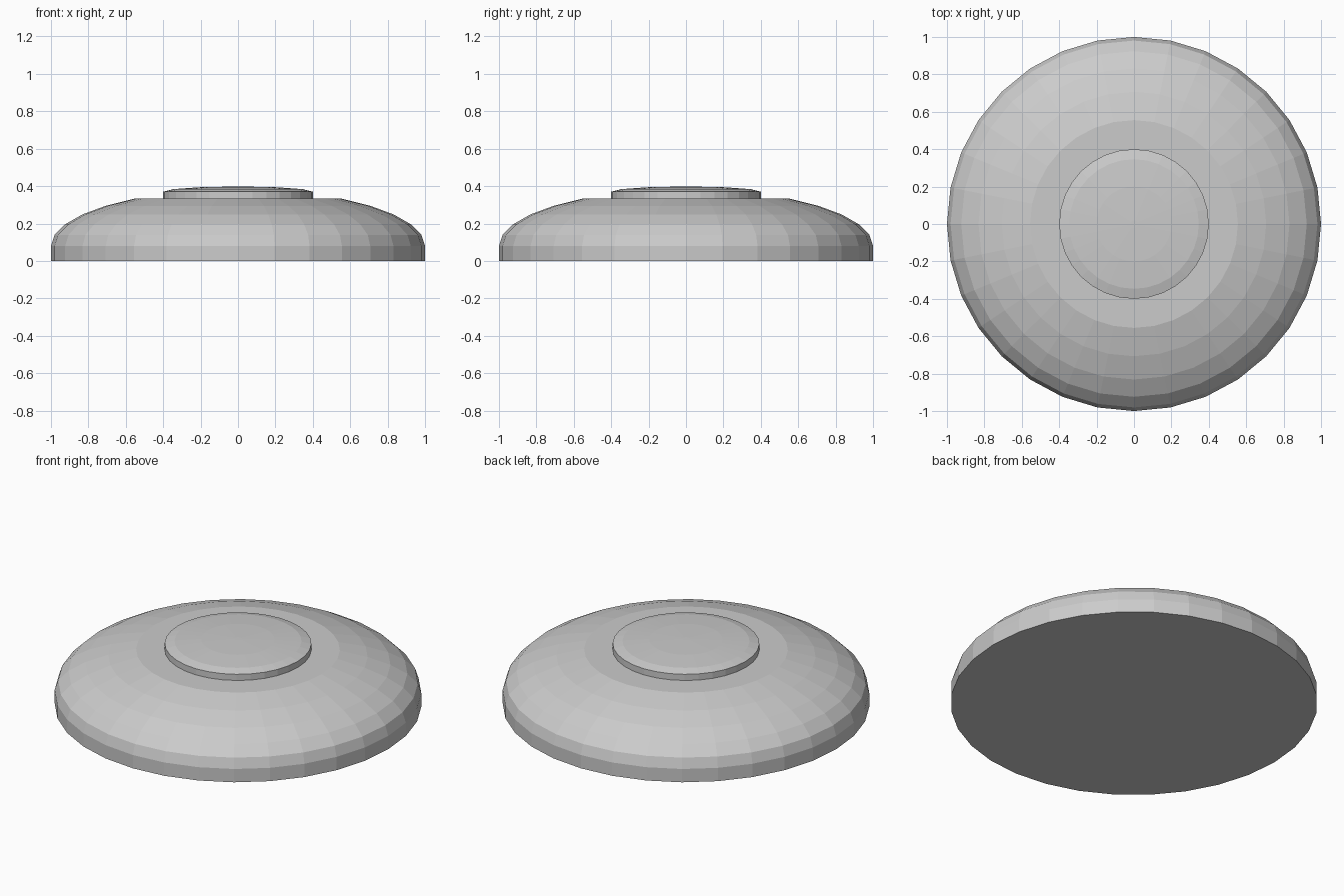
import bpy, bmesh
from math import sin, cos, pi, radians

if "Cube" in bpy.data.objects:
    bpy.data.objects.remove(bpy.data.objects["Cube"])


def lathe(name, profile, sides=32):
    """Closed, flat-shaded solid from (radius, z) rings, capped at both ends."""
    bm = bmesh.new()
    rings = [[bm.verts.new((r * cos(2 * pi * i / sides), r * sin(2 * pi * i / sides), z))
              for i in range(sides)] for r, z in profile]
    for low, high in zip(rings, rings[1:]):
        for i in range(sides):
            j = (i + 1) % sides
            bm.faces.new((low[i], low[j], high[j], high[i]))
    bm.faces.new(rings[0][::-1])
    bm.faces.new(rings[-1])
    mesh = bpy.data.meshes.new(name)
    bm.to_mesh(mesh)
    bm.free()
    obj = bpy.data.objects.new(name, mesh)
    bpy.context.collection.objects.link(obj)
    return obj


def dome(radius, base, height, step, count):
    """Rings of a squashed sphere, from its equator upward."""
    return [(radius * cos(radians(step * k)), base + height * sin(radians(step * k)))
            for k in range(count)]


# Domed body: short upright rim, squashed sphere, flat top
lathe("domed_body", [(1, 0)] + dome(1, 0.08, 0.304, 11.25, 6))

# Raised centre button with a shallow domed cap
lathe("centre_button", [(0.4, 0.32)] + dome(0.4, 0.37, 0.028, 30, 3) + [(0.02, 0.398)])
